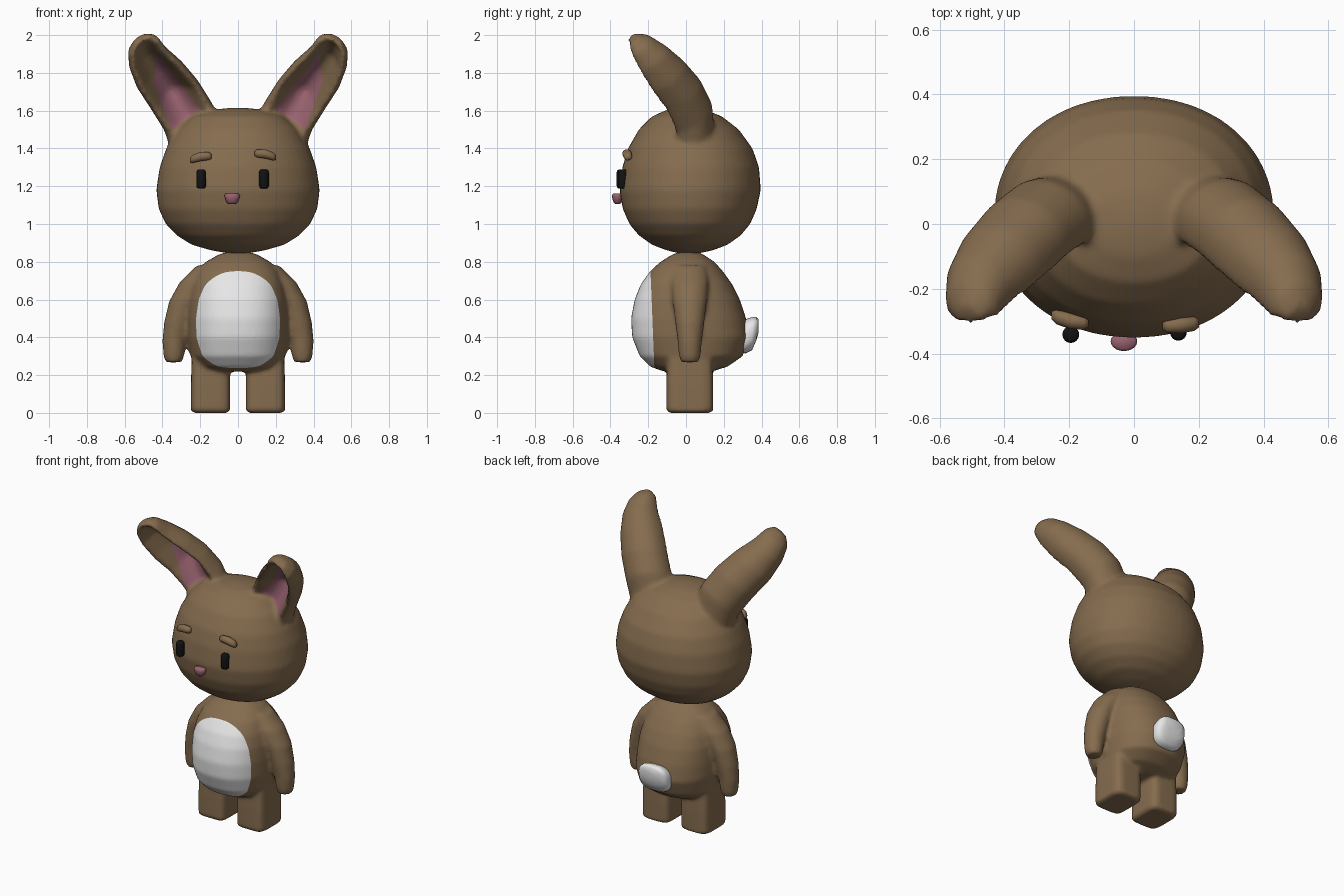
import bpy, bmesh, math
from mathutils import Vector

if "Cube" in bpy.data.objects:
    bpy.data.objects.remove(bpy.data.objects["Cube"])


def material(name, rgb):
    m = bpy.data.materials.new(name)
    m.diffuse_color = (*rgb, 1)
    m.use_nodes = True
    m.node_tree.nodes["Principled BSDF"].inputs["Base Color"].default_value = m.diffuse_color
    return m


BROWN = material("brown fur", (0.235, 0.15, 0.077))
WHITE = material("white fur", (0.80, 0.80, 0.80))
PINK = material("pink", (0.32, 0.125, 0.165))
BLACK = material("black", (0.006, 0.006, 0.006))


def add_loft(bm, rings, n=32):
    """Closed skin over rings of (centre, u, v, exponent, dent)."""
    loops = []
    for c, u, v, p, dent in rings:
        loop = []
        for i in range(n):
            t = 2 * math.pi * i / n
            a, b = math.cos(t), math.sin(t)
            a = math.copysign(abs(a) ** (2 / p), a)
            b = math.copysign(abs(b) ** (2 / p), b)
            if b > 0:  # hollow the front half
                b += dent * (0.6 * b - 2.1 * b ** 3)
            loop.append(bm.verts.new(Vector(c) + Vector(u) * a + Vector(v) * b))
        loops.append(loop)
    faces = [bm.faces.new(loops[0][::-1]), bm.faces.new(loops[-1])]
    for l0, l1 in zip(loops, loops[1:]):
        for i in range(n):
            j = (i + 1) % n
            faces.append(bm.faces.new((l0[i], l0[j], l1[j], l1[i])))
    bmesh.ops.recalc_face_normals(bm, faces=faces)


def flat_ring(x, y, z, rx, ry, p=2):
    return ((x, y, z), (rx, 0, 0), (0, ry, 0), p, 0)


def make_object(name, bm, *mats):
    me = bpy.data.meshes.new(name)
    bm.to_mesh(me)
    bm.free()
    for m in mats:
        me.materials.append(m)
    ob = bpy.data.objects.new(name, me)
    bpy.context.collection.objects.link(ob)
    for f in me.polygons:
        f.use_smooth = True
    return ob


def fuse(bm, voxel, iterations):
    """Merge overlapping shells into one soft skin, returned as a bmesh."""
    ob = make_object("blend", bm)
    r = ob.modifiers.new("fuse", 'REMESH')
    r.mode, r.voxel_size = 'VOXEL', voxel
    s = ob.modifiers.new("soften", 'SMOOTH')
    s.factor, s.iterations = 0.5, iterations
    dg = bpy.context.evaluated_depsgraph_get()
    me = bpy.data.meshes.new_from_object(ob.evaluated_get(dg))
    out = bmesh.new()
    out.from_mesh(me)
    bpy.data.objects.remove(ob)
    bpy.data.meshes.remove(me)
    return out


def cut(bm, point, normal, keep):
    faces = [f for f in bm.faces if keep(f.calc_center_median())]
    geom = set(faces)
    for f in faces:
        geom.update(f.verts)
        geom.update(f.edges)
    bmesh.ops.bisect_plane(bm, geom=list(geom), plane_co=point, plane_no=normal, dist=1e-5)


# Head: stacked ovals (height, half width, front, back)
head = bmesh.new()
HEAD = [(.843, .04, -.03, .06), (.86, .14, -.10, .14), (.89, .245, -.18, .22),
        (.94, .325, -.25, .29), (1.0, .383, -.30, .34), (1.08, .42, -.335, .375),
        (1.18, .433, -.352, .396), (1.3, .415, -.337, .387), (1.4, .38, -.307, .352),
        (1.5, .32, -.25, .28), (1.57, .24, -.18, .19), (1.605, .13, -.10, .10),
        (1.615, .04, -.03, .03)]
add_loft(head, [flat_ring(0, (f + b) / 2, z, rx, (b - f) / 2, 2.1) for z, rx, f, b in HEAD], 48)

# Ears: forward-leaning cups (x, y, z, half width, half depth, hollow)
EAR = [(.20, .03, 1.40, .15, .14, 0), (.265, .015, 1.57, .145, .14, .6),
       (.34, -.04, 1.69, .145, .135, 1), (.415, -.12, 1.79, .137, .13, 1),
       (.478, -.195, 1.88, .11, .11, 1), (.503, -.255, 1.95, .088, .078, .7),
       (.512, -.285, 1.985, .045, .035, 0)]
for s in (1, -1):
    side, front = Vector((.88 * s, 0, -.49)), Vector((-.24 * s, -.88, -.42))
    add_loft(head, [((x * s, y, z), side * w, front * d, 2, h) for x, y, z, w, d, h in EAR])
head = fuse(head, .014, 7)

# Pink inner ears, bounded by a four-sided outline seen from the front
OUTLINE = [(.43, 1.90), (.20, 1.61), (.355, 1.50), (.445, 1.75)]
EDGES = list(zip(OUTLINE, OUTLINE[1:] + OUTLINE[:1]))
for s in (1, -1):
    for (x0, z0), (x1, z1) in EDGES:
        cut(head, (x0 * s, 0, z0), ((z1 - z0) * s, 0, x0 - x1),
            lambda c: c.z > 1.45 and c.x * s > .15 and c.y < .1)
head.normal_update()
for f in head.faces:
    c = f.calc_center_median()
    inside = all((x1 - x0) * (c.z - z0) - (z1 - z0) * (abs(c.x) - x0) > 0
                 for (x0, z0), (x1, z1) in EDGES)
    f.material_index = int(inside and f.normal.y < 0)
make_object("head_and_ears", head, BROWN, PINK)

# Torso: stacked ovals (height, half width, front, back)
body = bmesh.new()
TORSO = [(.22, .15, -.12, .14), (.245, .205, -.19, .22), (.30, .25, -.245, .30),
         (.40, .268, -.285, .335), (.50, .268, -.291, .318), (.60, .262, -.272, .285),
         (.68, .245, -.24, .245), (.75, .215, -.19, .195), (.80, .17, -.135, .15),
         (.84, .10, -.07, .09), (.855, .04, -.02, .05)]
add_loft(body, [flat_ring(0, (f + b) / 2, z, rx, (b - f) / 2, 2.3) for z, rx, f, b in TORSO], 48)

# Arms and legs
ARM = [(.14, .78, .08, .09), (.22, .69, .09, .10), (.285, .59, .08, .09), (.318, .48, .073, .077),
       (.337, .38, .064, .064), (.34, .30, .054, .057), (.34, .268, .043, .046)]
LEG = [(.0, .088, .108), (.012, .104, .124), (.15, .104, .124), (.30, .10, .12)]
for s in (1, -1):
    add_loft(body, [flat_ring(x * s, .02, z, rx, ry) for x, z, rx, ry in ARM])
    add_loft(body, [flat_ring(.145 * s, .02, z, rx, ry, 5) for z, rx, ry in LEG], 40)
body = fuse(body, .013, 4)

# White belly: the part of the torso ahead of a slightly leaning plane
point, normal = Vector((0, -.178, .5)), Vector((0, -1, -.04))
cut(body, point, normal, lambda c: c.y < -.1)
for f in body.faces:
    f.material_index = int((f.calc_center_median() - point).dot(normal) > 0)
make_object("body", body, BROWN, WHITE)

# Tail: flat rounded cap on the back
tail = bmesh.new()
TAIL = [(.27, .40, .10, .08), (.315, .405, .108, .09), (.35, .42, .108, .088),
        (.372, .445, .095, .062), (.384, .46, .06, .035)]
add_loft(tail, [((0, y, z), (rx, 0, 0), (0, 0, rz), 2.6, 0) for y, z, rx, rz in TAIL])
make_object("tail", tail, WHITE)

# Eyes: upright rounded pegs
for name, x, y in (("eye_right", -.195, -.341), ("eye_left", .137, -.334)):
    eye = bmesh.new()
    add_loft(eye, [flat_ring(x, y, 1.238 + h, r, r) for h, r in
                   ((-.05, .016), (-.045, .023), (-.035, .026), (.035, .026), (.045, .023), (.05, .016))], 16)
    make_object(name, eye, BLACK)

# Nose: flat-topped, narrower below
nose = bmesh.new()
add_loft(nose, [flat_ring(-.031, -.362, z, rx, ry) for z, rx, ry in
                ((1.106, .018, .012), (1.114, .029, .022), (1.135, .037, .028),
                 (1.152, .041, .030), (1.161, .034, .024))], 20)
make_object("nose", nose, PINK)

# Brows: short arched rolls
BROWS = {"brow_right": [(-.254, -.282, 1.338), (-.24, -.287, 1.345), (-.20, -.298, 1.357),
                        (-.155, -.304, 1.36), (-.14, -.303, 1.358)],
         "brow_left": [(.088, -.312, 1.372), (.102, -.314, 1.374), (.145, -.312, 1.371),
                       (.186, -.308, 1.358), (.20, -.306, 1.352)]}
for name, pts in BROWS.items():
    brow = bmesh.new()
    add_loft(brow, [(p, (0, r, 0), (0, 0, r), 2, 0) for p, r in zip(pts, (.013, .022, .025, .022, .013))], 14)
    make_object(name, brow, BROWN)
